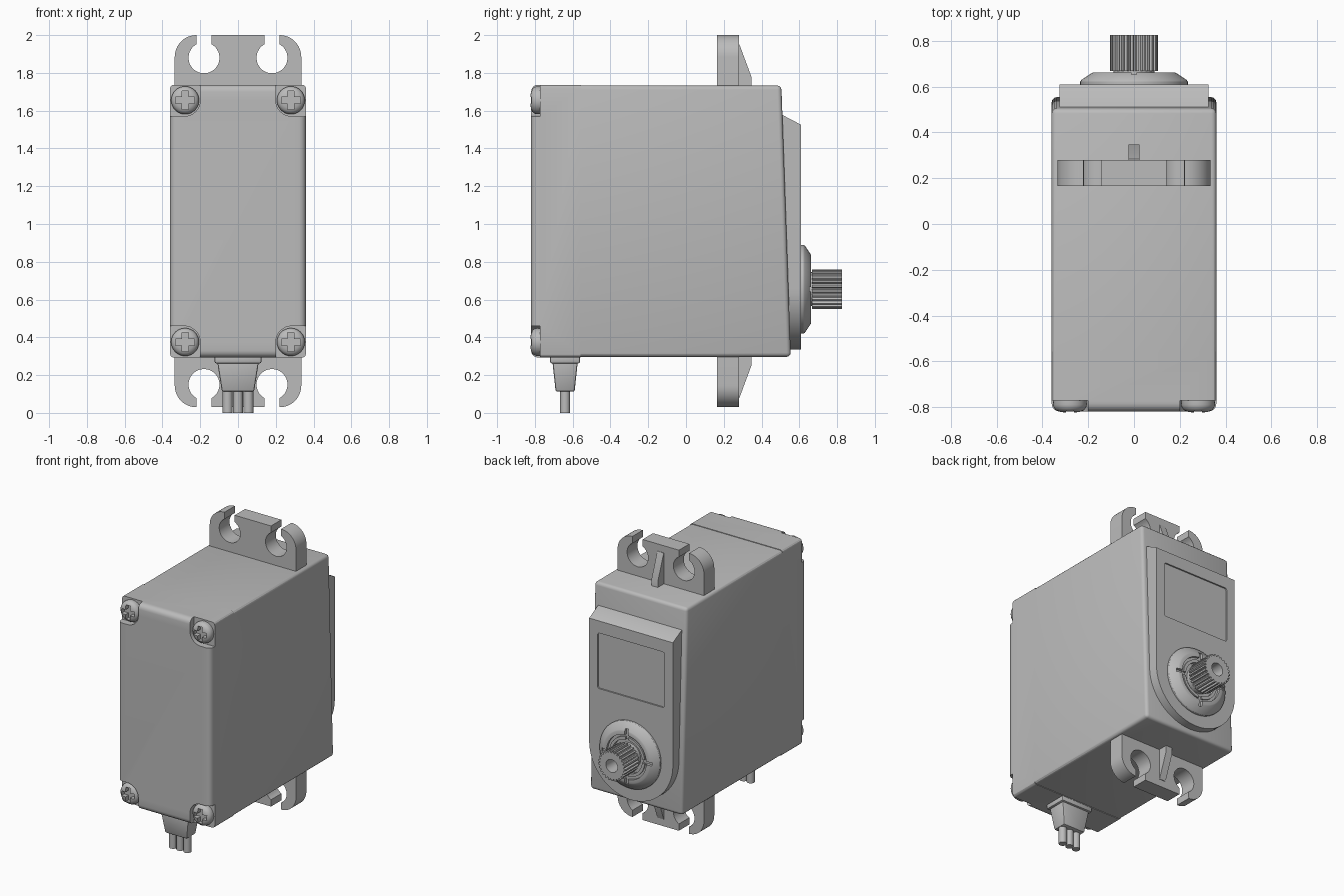
import bpy, bmesh
from math import sin, cos, pi, sqrt, radians

if "Cube" in bpy.data.objects:
    bpy.data.objects.remove(bpy.data.objects["Cube"])

grey = bpy.data.materials.new("mid grey plastic")
grey.use_nodes = True
grey.diffuse_color = (0.5, 0.5, 0.5, 1)
grey.node_tree.nodes["Principled BSDF"].inputs["Base Color"].default_value = (0.5, 0.5, 0.5, 1)

MID_Z = 1.015      # middle height of the case
SHAFT_Z = 0.655    # height of the output shaft


def finish(name, bm):
    bmesh.ops.recalc_face_normals(bm, faces=bm.faces)
    mesh = bpy.data.meshes.new(name)
    bm.to_mesh(mesh)
    bm.free()
    mesh.materials.append(grey)
    ob = bpy.data.objects.new(name, mesh)
    bpy.context.collection.objects.link(ob)
    return ob


def prism(name, points, axis, lo, hi, bevels=()):
    """Extrude an outline along axis; bevels are (width, segments, edge test)."""
    place = {"x": lambda a, b, c: (c, a, b), "y": lambda a, b, c: (a, c, b)}[axis]
    bm = bmesh.new()
    base = bm.faces.new([bm.verts.new(place(a, b, lo)) for a, b in points])
    new = bmesh.ops.extrude_face_region(bm, geom=[base])["geom"]
    shift = place(0, 0, hi - lo)
    bmesh.ops.translate(bm, vec=shift, verts=[v for v in new if isinstance(v, bmesh.types.BMVert)])
    bmesh.ops.recalc_face_normals(bm, faces=bm.faces)
    for width, segments, test in bevels:
        edges = [e for e in bm.edges if test(*[v.co for v in e.verts])]
        bmesh.ops.bevel(bm, geom=edges, offset=width, segments=segments, profile=0.5, affect="EDGES")
    return finish(name, bm)


def lathe(name, profile, x, z, steps=48):
    """Turn (radius, y) points around an axis along y."""
    bm = bmesh.new()
    rings = [[bm.verts.new((x + r * cos(2 * pi * i / steps), y, z + r * sin(2 * pi * i / steps)))
              for i in range(steps)] for r, y in profile]
    for a, b in zip(rings, rings[1:]):
        for i in range(steps):
            j = (i + 1) % steps
            bm.faces.new((a[i], a[j], b[j], b[i]))
    bm.faces.new(rings[0])
    bm.faces.new(rings[-1])
    return finish(name, bm)


def tapered(name, z_top, z_low, top, low, y, round_by=0.01):
    """Block along z with (half x, half y) sizes at its two ends."""
    bm = bmesh.new()
    bmesh.ops.create_cube(bm, size=2)
    for v in bm.verts:
        hx, hy = top if v.co.z > 0 else low
        v.co = (v.co.x * hx, y + v.co.y * hy, z_top if v.co.z > 0 else z_low)
    bmesh.ops.bevel(bm, geom=bm.edges[:], offset=round_by, segments=2, profile=0.5, affect="EDGES")
    return finish(name, bm)


def arc(cx, cz, r, start, end, n=12):
    return [(cx + r * cos(radians(start + (end - start) * i / n)),
             cz + r * sin(radians(start + (end - start) * i / n))) for i in range(n + 1)]


def rect(a, b, c, d):
    return [(a, c), (b, c), (b, d), (a, d)]


def cut(ob, cutters):
    for c in cutters:
        c.hide_render = True
        mod = ob.modifiers.new("cut", "BOOLEAN")
        mod.operation, mod.solver, mod.object = "DIFFERENCE", "EXACT", c
        bpy.context.view_layer.objects.active = ob
        bpy.ops.object.modifier_apply(modifier=mod.name)
        bpy.data.objects.remove(c)


def along_y(p, q):
    return abs(p.y - q.y) > 0.1 and abs(p.x - q.x) < 0.001


# Main case with a leaning back
def back_edge(p, q):
    return min(p.y, q.y) > 0.4


case = prism("case", [(-0.56, 0.297), (0.555, 0.297), (0.505, 1.733), (-0.56, 1.733)], "x", -0.36, 0.36,
             [(0.022, 3, lambda p, q: along_y(p, q) or back_edge(p, q))])

# Front cover with softened rim and four screw seats
cover = prism("front_cover", rect(-0.82, -0.558, 0.293, 1.737), "x", -0.36, 0.36,
              [(0.036, 4, lambda p, q: max(p.y, q.y) < -0.8),
               (0.02, 3, lambda p, q: along_y(p, q) and abs(p.x) > 0.35)])
seats = []
for sx in (-1, 1):
    for sz in (-1, 1):
        pts = [(0.4, 0.8), (0.2, 0.8)] + arc(0.285, 0.64, 0.085, 180, 270, 8) + [(0.4, 0.555)]
        seats.append(prism("seat_cutter", [(sx * a, MID_Z + sz * b) for a, b in pts], "y", -0.9, -0.772))
cut(cover, seats)

# Cross-head screws
for sx, side in ((-1, "right"), (1, "left")):
    for z, level in ((0.375, "lower"), (1.655, "upper")):
        x = sx * 0.28
        dome = [(0.072, -0.765), (0.074, -0.79), (0.07, -0.803), (0.061, -0.814), (0.046, -0.821), (0.02, -0.825)]
        screw = lathe(f"{level}_{side}_screw", dome, x, z, 32)
        a, b = 0.05, 0.017
        plus = [(a, -b), (a, b), (b, b), (b, a), (-b, a), (-b, b),
                (-a, b), (-a, -b), (-b, -b), (-b, -a), (b, -a), (b, -b)]
        cut(screw, [prism("cross_cutter", [(x + p, z + q) for p, q in plus], "y", -0.9, -0.79)])

# Mounting ears with open keyhole slots, plus a stiffening rib each
hole_x, hole_z, hole_r, slot = 0.18, 1.88, 0.082, 0.039
rise = sqrt(hole_r ** 2 - slot ** 2)
open_deg = 61.6
half = ([(0.335, 1.7)] + arc(0.22, 1.885, 0.115, 0, 90) + [(hole_x + slot, hole_z + rise)]
        + arc(hole_x, hole_z, hole_r, open_deg, open_deg - 303.2, 32)[1:-1]
        + [(hole_x - slot, hole_z + rise), (hole_x - slot, 2.0)])
ear = half + [(-x, z) for x, z in reversed(half)]
rib = [(0.27, 1.7), (0.348, 1.7), (0.348, 1.775), (0.283, 1.95), (0.27, 1.95)]
for level, place in (("upper", lambda z: z), ("lower", lambda z: 2 * MID_Z - z)):
    prism(f"{level}_mounting_ear", [(x, place(z)) for x, z in ear], "y", 0.165, 0.28)
    prism(f"{level}_ear_rib", [(y, place(z)) for y, z in rib], "x", -0.025, 0.025)

# Raised gearbox platform: rounded below, sloped at the top
platform = prism("gearbox_platform", [(-0.325, 1.58)] + arc(0, 0.66, 0.325, 180, 360, 32) + [(0.325, 1.58)],
                 "y", 0.45, 0.61)
slope = prism("slope_cutter", [(0.505, 1.58), (0.61, 1.525), (0.7, 1.478), (0.7, 1.7), (0.4, 1.7), (0.4, 1.635)],
              "x", -0.5, 0.5)
panel = prism("panel_cutter", rect(-0.26, 0.26, 1.05, 1.44), "y", 0.6, 0.7,
              [(0.015, 3, lambda p, q: abs(p.y - q.y) > 0.05)])
cut(platform, [slope, panel])

# Bearing collar with a ring groove and four notches
collar = lathe("bearing_collar", [(0.235, 0.6), (0.235, 0.622), (0.23, 0.63), (0.185, 0.66), (0.178, 0.663),
                                  (0.155, 0.663), (0.155, 0.645), (0.138, 0.645), (0.138, 0.655),
                                  (0.118, 0.655), (0.118, 0.63), (0.05, 0.63)], 0, SHAFT_Z, 64)
notches = []
for dx, dz in ((1, 0), (-1, 0), (0, 1), (0, -1)):
    cx, cz = dx * 0.155, SHAFT_Z + dz * 0.155
    hx, hz = (0.04, 0.012) if dx else (0.012, 0.04)
    notches.append(prism("notch_cutter", rect(cx - hx, cx + hx, cz - hz, cz + hz), "y", 0.642, 0.72))
cut(collar, notches)

# Splined output shaft with a bored centre
teeth = 25
outline = []
for i in range(teeth):
    for offset, r in ((0, 0.092), (0.25, 0.092), (0.42, 0.105), (0.83, 0.105)):
        t = 2 * pi * (i + offset) / teeth
        outline.append((r * cos(t), SHAFT_Z + r * sin(t)))
shaft = prism("output_shaft", outline, "y", 0.668, 0.825)
cut(shaft, [lathe("bore_cutter", [(0.045, 0.7), (0.045, 0.9)], 0, SHAFT_Z, 32)])
lathe("shaft_neck", [(0.09, 0.62), (0.09, 0.67)], 0, SHAFT_Z, 32)

# Cable boot and three wires
tapered("boot_flange", 0.31, 0.262, (0.124, 0.08), (0.124, 0.08), -0.64)
tapered("cable_boot", 0.27, 0.112, (0.11, 0.067), (0.085, 0.05), -0.64)
for i in (-1, 0, 1):
    bm = bmesh.new()
    bmesh.ops.create_cone(bm, cap_ends=True, segments=24, radius1=0.026, radius2=0.026, depth=0.14)
    bmesh.ops.translate(bm, vec=(i * 0.055, -0.64, 0.07), verts=bm.verts)
    finish(f"wire_{i + 2}", bm)

# Smooth curved surfaces, keep hard edges
for ob in bpy.context.collection.objects:
    if ob.type == "MESH" and ob.data.materials and ob.data.materials[0] == grey:
        bpy.ops.object.select_all(action="DESELECT")
        ob.select_set(True)
        bpy.context.view_layer.objects.active = ob
        bpy.ops.object.shade_smooth_by_angle(angle=radians(30))
